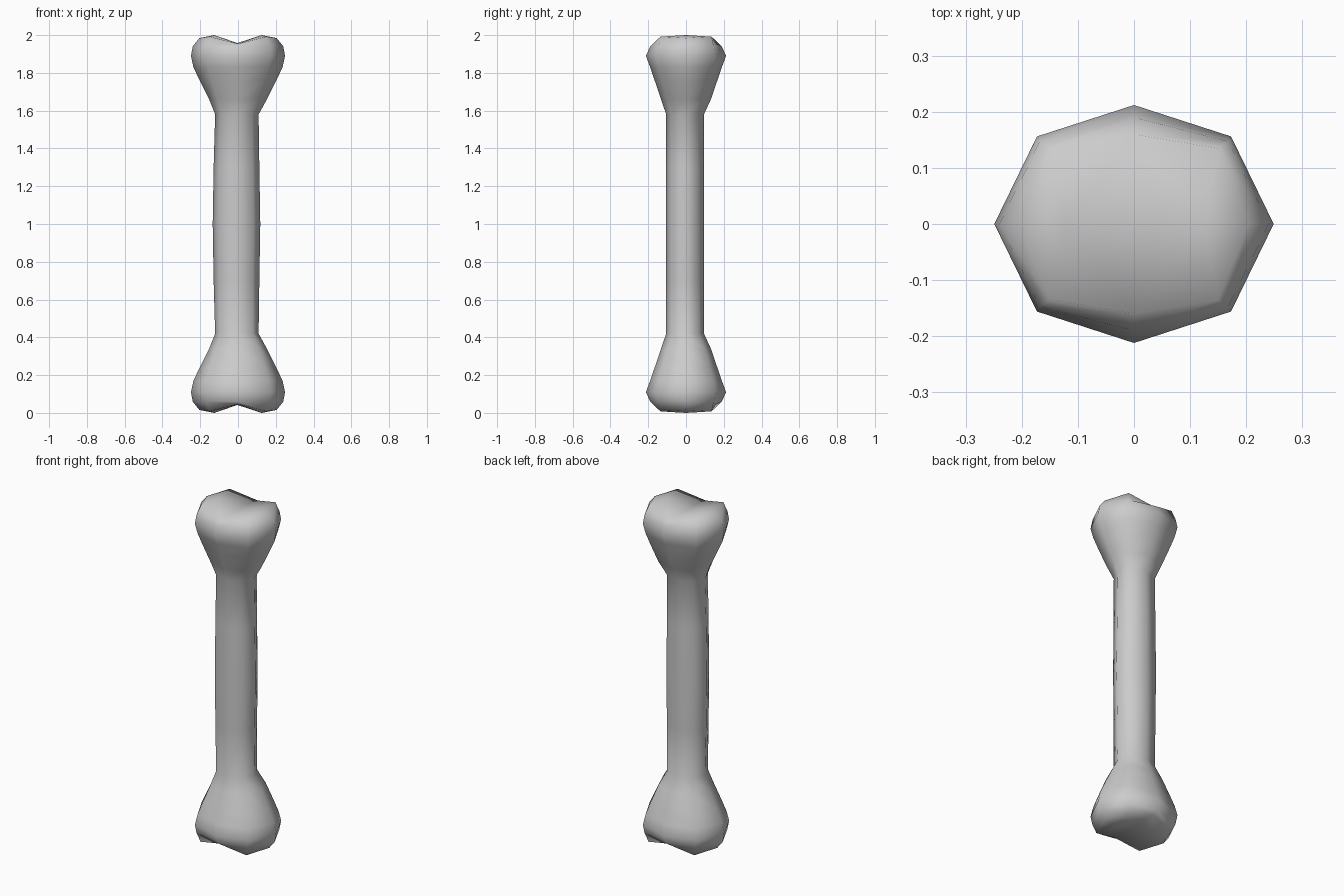
import bpy, bmesh

if "Cube" in bpy.data.objects:
    bpy.data.objects.remove(bpy.data.objects["Cube"])

# Cross-sections of one end: distance from tip, half width x, diagonal (x, y), half depth y
END = [
    (0.42, 0.115, 0.083, 0.072, 0.100),
    (0.34, 0.153, 0.112, 0.098, 0.132),
    (0.24, 0.203, 0.143, 0.125, 0.166),
    (0.17, 0.236, 0.163, 0.144, 0.190),
    (0.11, 0.249, 0.173, 0.156, 0.212),
    (0.06, 0.240, 0.168, 0.147, 0.190),
]
bm = bmesh.new()


def ring(t, ax, dx, dy, by, top, cx=0.0, cy=0.0, td=None, tb=None):
    """Eight-sided ring; diagonal and y corners may sit at their own depth."""
    td = t if td is None else td
    tb = t if tb is None else tb
    pts = [(ax, 0, t), (dx, dy, td), (0, by, tb), (-dx, dy, td),
           (-ax, 0, t), (-dx, -dy, td), (0, -by, tb), (dx, -dy, td)]
    return [bm.verts.new((x + cx, y + cy, 2 - z if top else z)) for x, y, z in pts]


def bridge(a, b):
    for i in range(8):
        j = (i + 1) % 8
        bm.faces.new((a[i], a[j], b[j], b[i]))


def knuckle(top):
    """Flared end with two lobes and a groove along y; returns its neck ring."""
    rings = [ring(*s, top, -0.006 if s[0] > 0.4 else 0, -0.005 if s[0] > 0.4 else 0)
             for s in END]
    rings.append(ring(0.016, 0.205, 0.15, 0.135, 0.16, top, td=0.008, tb=0.046))
    for a, b in zip(rings, rings[1:]):
        bridge(a, b)
    r = rings[-1]
    groove = bm.verts.new((-0.004, 0, 1.958 if top else 0.042))
    for sx, idx in ((1, (6, 7, 0, 1, 2)), (-1, (2, 3, 4, 5, 6))):
        lobe = bm.verts.new((sx * 0.125, 0, 2 if top else 0))
        loop = [r[i] for i in idx] + [groove]
        for i in range(6):
            bm.faces.new((loop[i], loop[(i + 1) % 6], lobe))
    return rings[0]


# Two ends joined by a slightly bulging shaft
low, high = knuckle(False), knuckle(True)
prev = low
for z, ax in ((0.7, 0.121), (1.0, 0.126), (1.3, 0.121)):
    cur = ring(z, ax, ax * 0.71, 0.072, 0.101, False, -0.008, -0.005)
    bridge(prev, cur)
    prev = cur
bridge(prev, high)

bmesh.ops.recalc_face_normals(bm, faces=bm.faces)
mesh = bpy.data.meshes.new("bone")
bm.to_mesh(mesh)
bm.free()
bone = bpy.data.objects.new("bone", mesh)
bpy.context.collection.objects.link(bone)

# Smooth shading
bpy.context.view_layer.objects.active = bone
bone.select_set(True)
bpy.ops.object.shade_smooth_by_angle(angle=1.05)
